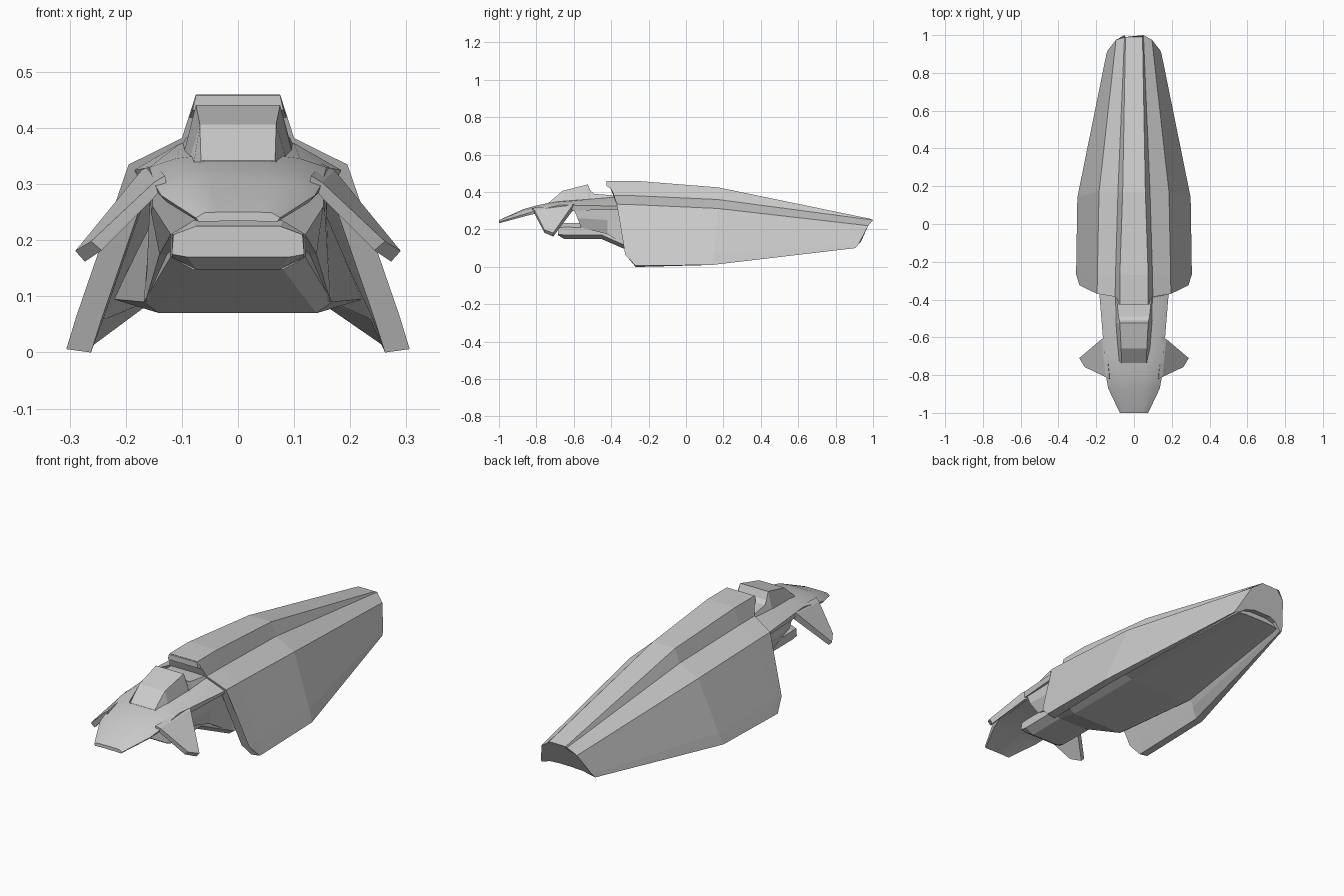
import bpy, bmesh


def loft(name, rings, smooth=False, mirror=False):
    """Skin closed rings of equal length, with capped ends."""
    bm = bmesh.new()
    vs = [[bm.verts.new(p) for p in r] for r in rings]
    n = len(vs[0])
    for a, b in zip(vs, vs[1:]):
        for i in range(n):
            j = (i + 1) % n
            bm.faces.new((a[i], a[j], b[j], b[i]))
    bm.faces.new(vs[0])
    bm.faces.new(vs[-1])
    bmesh.ops.recalc_face_normals(bm, faces=bm.faces)
    me = bpy.data.meshes.new(name)
    bm.to_mesh(me)
    bm.free()
    ob = bpy.data.objects.new(name, me)
    bpy.context.collection.objects.link(ob)
    if mirror:
        ob.modifiers.new("mirror", 'MIRROR')
    if smooth:
        bpy.ops.object.select_all(action='DESELECT')
        ob.select_set(True)
        bpy.context.view_layer.objects.active = ob
        bpy.ops.object.shade_smooth_by_angle(angle=0.5)
    return ob


def sym(half):
    """Complete a right-hand half section with its mirror image."""
    return half + [(-x, y, z) for x, y, z in reversed(half)]


def flat(y, *pts):
    """Symmetric section lying at one y."""
    return sym([(x, y, z) for x, z in pts])


# Long rear shell: outer arch from ridge to skirt, then back up inside
loft("rear_shell", [
    sym([(.075, -.42, .46), (.10, -.385, .382), (.195, -.37, .335),
         (.288, -.325, .065), (.306, -.27, .006),
         (.262, -.27, 0), (.243, -.32, .06), (.16, -.355, .30),
         (.09, -.37, .345), (.06, -.375, .36)]),
    sym([(.075, -.27, .46), (.098, -.27, .38), (.194, -.27, .332),
         (.285, -.26, .07), (.306, -.235, .006),
         (.262, -.235, 0), (.24, -.26, .06), (.16, -.27, .29),
         (.09, -.27, .34), (.06, -.27, .35)]),
    sym([(.06, .17, .425), (.085, .17, .36), (.185, .17, .312),
         (.28, .15, .065), (.30, .14, .01),
         (.262, .14, .01), (.235, .15, .06), (.15, .17, .25),
         (.08, .17, .29), (.05, .17, .29)]),
    sym([(.045, .99, .256), (.05, 1.0, .25), (.095, .975, .22),
         (.137, .922, .12), (.145, .905, .10),
         (.138, .905, .102), (.12, .91, .108), (.09, .925, .125),
         (.05, .935, .133), (.04, .935, .134)]),
])

# Raised lip at the front of the ridge
loft("ridge_lip", [
    flat(-.425, (.075, .458), (.081, .432)),
    flat(-.385, (.075, .46), (.09, .41)),
])

# Belly running from the front slope to the tail
loft("belly", [
    flat(-.45, (.10, .30), (.12, .21), (.12, .17), (.08, .148)),
    flat(-.27, (.12, .31), (.155, .25), (.168, .09), (.14, .07)),
    flat(.15, (.12, .29), (.16, .22), (.222, .095), (.14, .07)),
    flat(.90, (.04, .16), (.08, .14), (.125, .11), (.07, .118)),
])

# Chin box under the nose
loft("chin", [
    flat(-.685, (.075, .225), (.115, .21), (.118, .175), (.09, .17)),
    flat(-.65, (.08, .235), (.118, .212), (.118, .17), (.075, .148)),
    flat(-.42, (.08, .235), (.12, .21), (.12, .17), (.075, .148)),
])

# Neck joining chin, hood and shell
loft("neck", [
    sym([(.155, -.60, .31), (.152, -.58, .26), (.12, -.56, .21)]),
    sym([(.158, -.42, .315), (.155, -.42, .25), (.14, -.42, .175)]),
    sym([(.16, -.28, .315), (.158, -.28, .25), (.165, -.28, .09)]),
])

# Smooth sloping nose hood
loft("nose_hood", [
    flat(-1.0, (.04, .25), (.06, .249), (.075, .24), (.07, .233), (.03, .234)),
    flat(-.87, (.05, .308), (.10, .302), (.137, .28), (.127, .268), (.04, .28)),
    flat(-.80, (.055, .328), (.105, .32), (.149, .30), (.145, .286), (.045, .295)),
    flat(-.68, (.06, .352), (.11, .346), (.158, .33), (.155, .30), (.05, .31)),
    flat(-.35, (.06, .378), (.10, .375), (.185, .325), (.175, .305), (.05, .312)),
], smooth=True)

# Canopy hump with a step down to the shell
loft("canopy", [
    flat(-.735, (.066, .342), (.08, .33)),
    flat(-.66, (.068, .406), (.088, .34)),
    flat(-.525, (.075, .441), (.098, .35)),
    flat(-.51, (.077, .405), (.10, .35)),
    flat(-.49, (.082, .39), (.10, .355)),
    flat(-.36, (.095, .38), (.105, .36)),
])

# Drooping side fins
loft("side_fin", [
    [(.13, -.82, .315), (.15, -.60, .337), (.14, -.60, .30), (.125, -.82, .285)],
    [(.150, -.81, .303), (.172, -.61, .325), (.155, -.61, .295), (.142, -.81, .284)],
    [(.262, -.757, .198), (.29, -.71, .181), (.273, -.71, .162), (.243, -.757, .182)],
], mirror=True)
